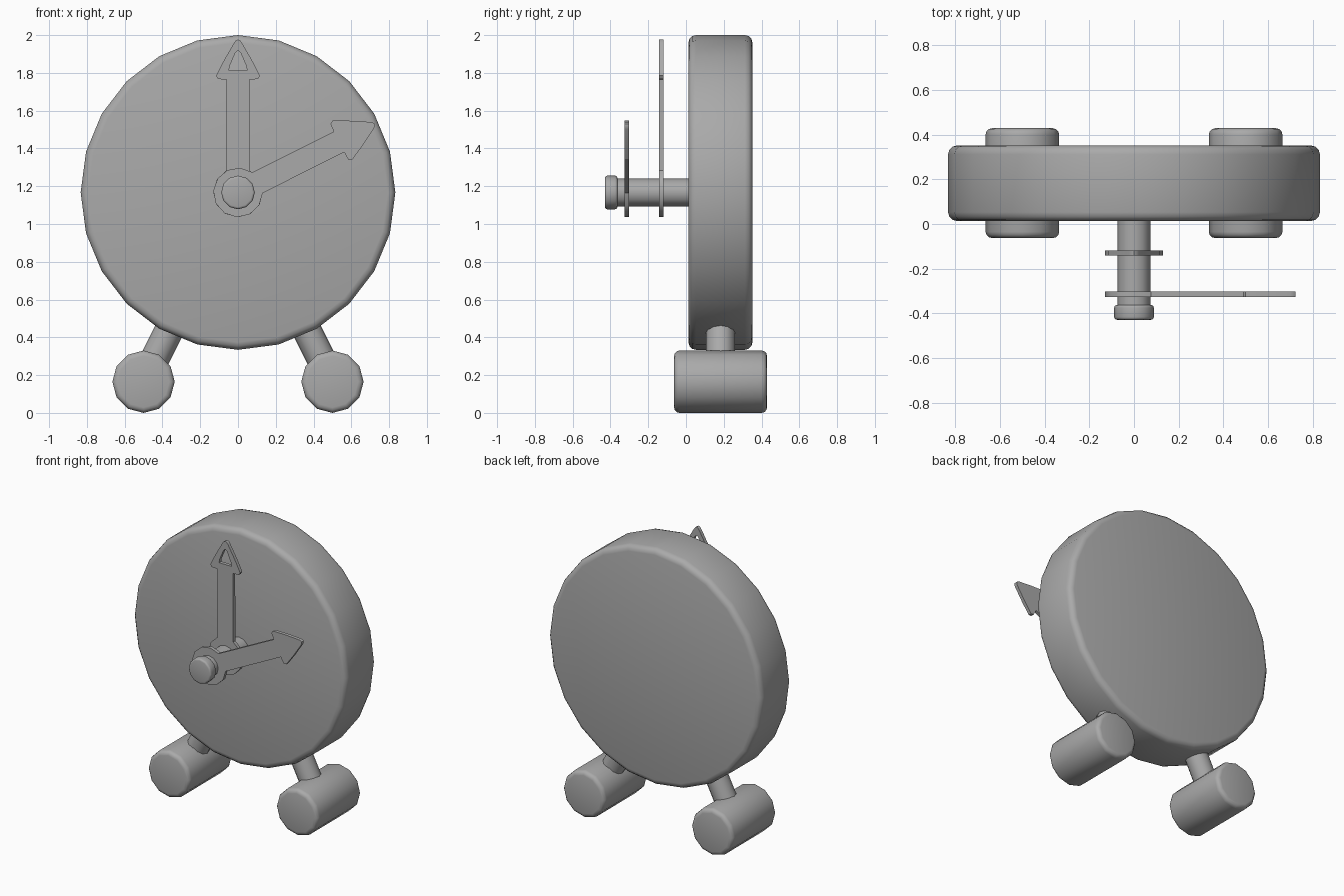
import bpy, bmesh
from math import radians, sin, cos, pi
from mathutils import Vector

cube = bpy.data.objects.get("Cube")
if cube:
    bpy.data.objects.remove(cube, do_unlink=True)

grey = bpy.data.materials.new("plain grey")
grey.use_nodes = True
colour = (0.4, 0.4, 0.4, 1)
grey.diffuse_color = colour
grey.node_tree.nodes["Principled BSDF"].inputs["Base Color"].default_value = colour

parts = []
HUB_Z = 1.167


def rod(name, start, end, radius, sides=12, bevel=0.0):
    """Cylinder between two points, with rounded rims if bevel is given."""
    start, end = Vector(start), Vector(end)
    axis = end - start
    bm = bmesh.new()
    bmesh.ops.create_cone(bm, cap_ends=True, segments=sides, radius1=radius,
                          radius2=radius, depth=axis.length)
    if bevel:
        rims = [e for e in bm.edges if abs(e.verts[0].co.z - e.verts[1].co.z) < 1e-5]
        bmesh.ops.bevel(bm, geom=rims, offset=bevel, segments=3, profile=0.5,
                        affect='EDGES')
    mesh = bpy.data.meshes.new(name)
    bm.to_mesh(mesh)
    bm.free()
    mesh.materials.append(grey)
    obj = bpy.data.objects.new(name, mesh)
    obj.location = (start + end) / 2
    if abs(axis.x) + abs(axis.z) < 1e-6:
        obj.rotation_euler = (radians(90), 0, 0)
    else:
        obj.rotation_euler = axis.to_track_quat('Z', 'Y').to_euler()
    bpy.context.collection.objects.link(obj)
    parts.append(obj)


def hand(name, y, angle, pierced):
    """Flat arrow-shaped hand with a round hub, turned clockwise by angle."""
    half = [(0.061, 0.598), (0.106, 0.6), (0.116, 0.618), (0.074, 0.7),
            (0.022, 0.79), (0.012, 0.804)]
    hub = []
    for i in range(11):
        a = radians(62) - radians(304) * i / 10
        hub.append((0.131 * cos(a), 0.131 * sin(a)))
    # right side of the head, tip, left side, then round the hub
    outline = half + [(0, 0.81)] + [(-x, z) for x, z in reversed(half)]
    outline += list(reversed(hub))
    loops = [outline]
    if pierced:
        loops.append([(0.048, 0.645), (0.044, 0.67), (0.014, 0.74), (0, 0.752),
                      (-0.014, 0.74), (-0.044, 0.67), (-0.048, 0.645)])
    curve = bpy.data.curves.new(name, 'CURVE')
    curve.dimensions = '2D'
    curve.fill_mode = 'BOTH'
    curve.extrude = 0.012
    for loop in loops:
        spline = curve.splines.new('POLY')
        spline.points.add(len(loop) - 1)
        for point, (x, z) in zip(spline.points, loop):
            point.co = (x, z, 0, 1)
        spline.use_cyclic_u = True
    curve.materials.append(grey)
    obj = bpy.data.objects.new(name, curve)
    obj.location = (0, y, HUB_Z)
    obj.rotation_euler = (radians(90), angle, 0)
    bpy.context.collection.objects.link(obj)
    bpy.ops.object.select_all(action='DESELECT')
    obj.select_set(True)
    bpy.context.view_layer.objects.active = obj
    bpy.ops.object.convert(target='MESH')
    parts.append(bpy.context.view_layer.objects.active)


# Clock body
rod("clock_body", (0, 0.013, HUB_Z), (0, 0.352, HUB_Z), 0.833, 24, 0.04)

# Feet and legs
for side, s in (("left", 1), ("right", -1)):
    rod(side + "_foot", (s * 0.5, -0.063, 0.165), (s * 0.5, 0.429, 0.165),
        0.165, 12, 0.028)
    rod(side + "_leg", (s * 0.5, 0.183, 0.167), (s * 0.34, 0.183, 0.487), 0.077)

# Central spindle and its knob
rod("spindle", (0, -0.38, HUB_Z), (0, 0.05, HUB_Z), 0.074)
rod("spindle_knob", (0, -0.429, HUB_Z), (0, -0.363, HUB_Z), 0.089, 12, 0.012)

# Hands
hand("upright_hand", -0.13, 0, True)
hand("slanted_hand", -0.314, radians(63.4), False)

# Smooth shading with sharp rims
bpy.ops.object.select_all(action='DESELECT')
for obj in parts:
    obj.select_set(True)
bpy.context.view_layer.objects.active = parts[0]
bpy.ops.object.shade_smooth_by_angle(angle=radians(35))
